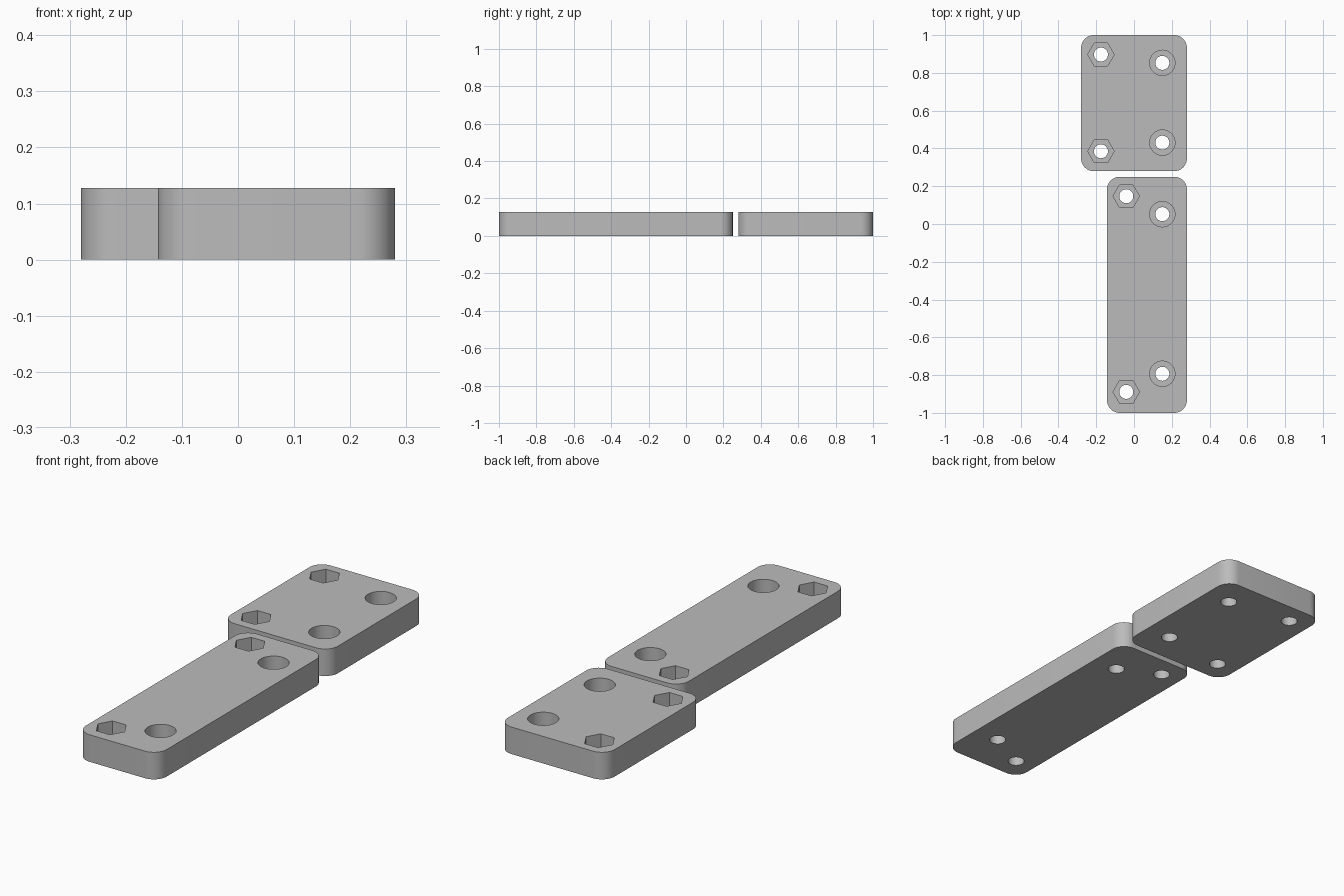
import bpy
import bmesh
import math

cube = bpy.data.objects.get("Cube")
if cube:
    bpy.data.objects.remove(cube, do_unlink=True)

HEIGHT = 0.128
CORNER = 0.067
FLOOR = 0.052          # material left under each recess
HOLE_R, BORE_R, HEX_R = 0.037, 0.067, 0.07

grey = bpy.data.materials.new("plate grey")
grey.use_nodes = True
colour = (0.5, 0.5, 0.5, 1)
grey.diffuse_color = colour
grey.node_tree.nodes["Principled BSDF"].inputs["Base Color"].default_value = colour


def prism(name, points, z0, z1):
    """Extrude a closed outline from z0 to z1."""
    bm = bmesh.new()
    base = bm.faces.new([bm.verts.new((x, y, z0)) for x, y in points])
    top = bmesh.ops.extrude_face_region(bm, geom=[base])["geom"]
    bmesh.ops.translate(bm, vec=(0, 0, z1 - z0),
                        verts=[v for v in top if isinstance(v, bmesh.types.BMVert)])
    bmesh.ops.recalc_face_normals(bm, faces=bm.faces)
    mesh = bpy.data.meshes.new(name)
    bm.to_mesh(mesh)
    bm.free()
    obj = bpy.data.objects.new(name, mesh)
    bpy.context.collection.objects.link(obj)
    mesh.materials.append(grey)
    return obj


def ring(x, y, r, sides, start=0, sweep=math.tau):
    return [(x + r * math.cos(start + sweep * i / sides),
             y + r * math.sin(start + sweep * i / sides)) for i in range(sides)]


def rounded_rect(x0, x1, y0, y1, r, steps=12):
    corners = [(x1 - r, y1 - r), (x0 + r, y1 - r), (x0 + r, y0 + r), (x1 - r, y0 + r)]
    pts = []
    for k, (cx, cy) in enumerate(corners):
        a = k * math.pi / 2
        pts += ring(cx, cy, r, steps, a, math.pi / 2)
        pts.append((cx + r * math.cos(a + math.pi / 2), cy + r * math.sin(a + math.pi / 2)))
    return pts


def cut(obj, points, z0):
    """Subtract a prism that reaches out through the top."""
    cutter = prism("cutter", points, z0, HEIGHT + 0.1)
    cutter.hide_render = True
    mod = obj.modifiers.new("cut", 'BOOLEAN')
    mod.operation, mod.solver, mod.object = 'DIFFERENCE', 'EXACT', cutter
    bpy.context.view_layer.objects.active = obj
    bpy.ops.object.modifier_apply(modifier=mod.name)
    bpy.data.objects.remove(cutter, do_unlink=True)


def plate(name, bounds, nut_holes, screw_holes):
    obj = prism(name, rounded_rect(*bounds, CORNER), 0, HEIGHT)
    for x, y in nut_holes:
        cut(obj, ring(x, y, HEX_R, 6), FLOOR)
    for x, y in screw_holes:
        cut(obj, ring(x, y, BORE_R, 48), FLOOR)
    for x, y in nut_holes + screw_holes:
        cut(obj, ring(x, y, HOLE_R, 48), -0.1)
    bpy.ops.object.select_all(action='DESELECT')
    obj.select_set(True)
    bpy.context.view_layer.objects.active = obj
    bpy.ops.object.shade_smooth_by_angle(angle=math.radians(30))


# Short wide plate at the back, long narrow plate at the front
plate("wide_plate", (-0.28, 0.28, 0.28, 1.0),
      [(-0.175, 0.897), (-0.175, 0.385)], [(0.15, 0.853), (0.15, 0.431)])
plate("long_plate", (-0.143, 0.28, -1.0, 0.25),
      [(-0.041, 0.147), (-0.041, -0.889)], [(0.15, 0.052), (0.15, -0.793)])
